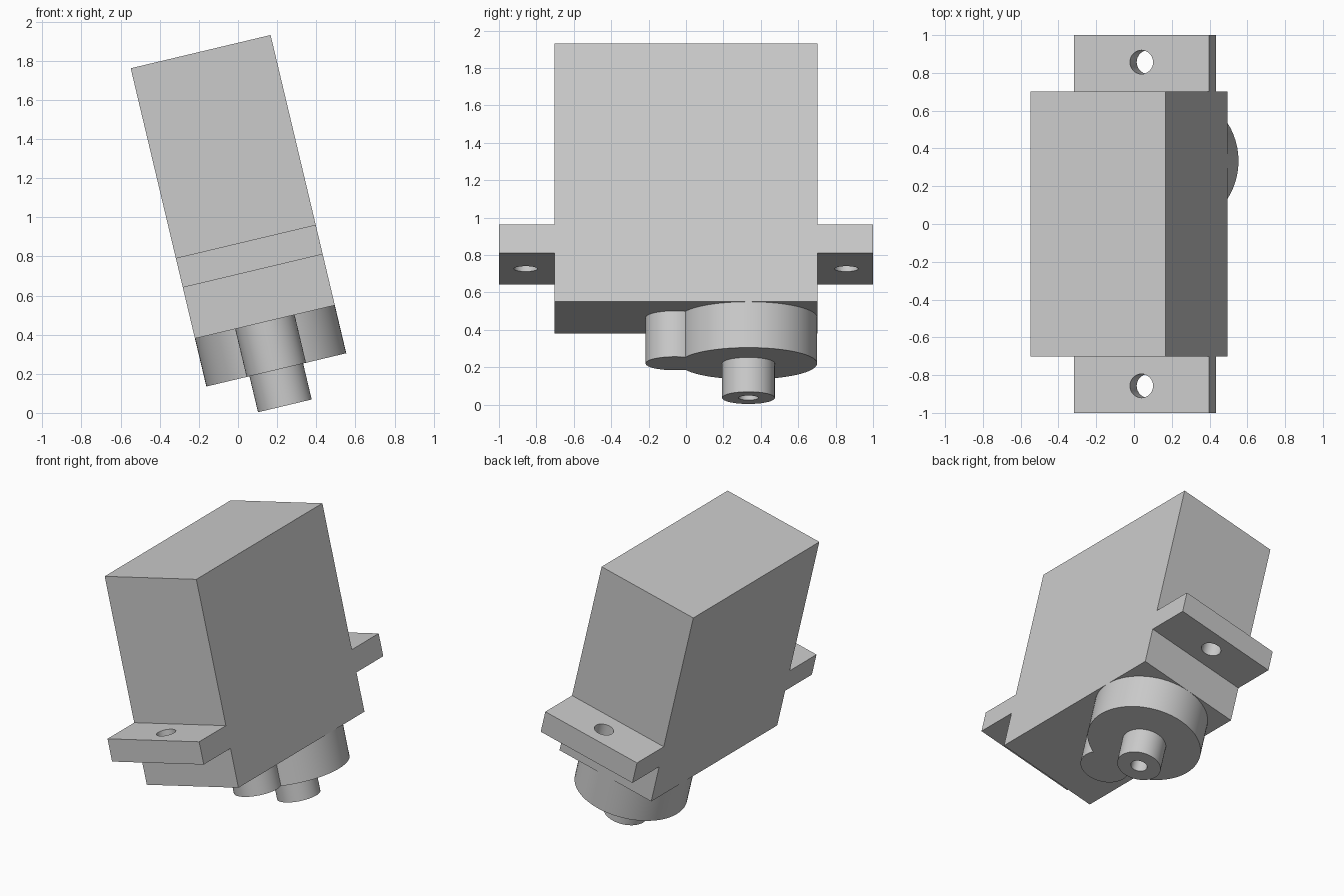
import bpy, bmesh, math
from mathutils import Matrix

cube = bpy.data.objects.get("Cube")
if cube:
    bpy.data.objects.remove(cube, do_unlink=True)

# Single plain material
grey = bpy.data.materials.new("light grey plastic")
grey.use_nodes = True
colour = (0.6, 0.6, 0.6, 1)
grey.diffuse_color = colour
grey.node_tree.nodes["Principled BSDF"].inputs["Base Color"].default_value = colour

# Everything is built upright, with the case base at the origin, then tilted
TILT = Matrix.Translation((0.1375, 0, 0.465)) @ Matrix.Rotation(-math.atan2(0.17, 0.715), 4, 'Y')
HALF_W = 0.3675
SHAFT_Y = 0.334


def finish(name, bm):
    bmesh.ops.recalc_face_normals(bm, faces=bm.faces)
    mesh = bpy.data.meshes.new(name)
    bm.to_mesh(mesh)
    bm.free()
    mesh.materials.append(grey)
    obj = bpy.data.objects.new(name, mesh)
    bpy.context.collection.objects.link(obj)
    obj.matrix_world = TILT
    return obj


def cylinder(name, y, radius, bottom, top, sides=64):
    bm = bmesh.new()
    bmesh.ops.create_cone(bm, cap_ends=True, segments=sides, radius1=radius, radius2=radius,
                          depth=top - bottom, matrix=Matrix.Translation((0, y, (top + bottom) / 2)))
    return finish(name, bm)


def boolean(obj, tool, operation):
    mod = obj.modifiers.new(operation.title(), 'BOOLEAN')
    mod.operation = operation
    mod.solver = 'EXACT'
    mod.object = tool
    tool.hide_render = True
    tool.hide_set(True)


def smooth(obj):
    bpy.ops.object.select_all(action='DESELECT')
    obj.select_set(True)
    bpy.context.view_layer.objects.active = obj
    bpy.ops.object.shade_smooth_by_angle(angle=math.radians(30))


def apply_modifiers(obj):
    # Bake the cuts and remove their tools
    tools = [m.object for m in obj.modifiers]
    graph = bpy.context.evaluated_depsgraph_get()
    mesh = bpy.data.meshes.new_from_object(obj.evaluated_get(graph))
    obj.modifiers.clear()
    obj.data = mesh
    for tool in tools:
        bpy.data.objects.remove(tool, do_unlink=True)
    smooth(obj)


# Case and mounting ears: one side profile extruded across the width
half = [(0.702, 0), (0.702, 0.268), (1, 0.268), (1, 0.423), (0.702, 0.423), (0.702, 1.42)]
outline = half + [(-y, z) for y, z in reversed(half)]
bm = bmesh.new()
side = bm.faces.new([bm.verts.new((-HALF_W, y, z)) for y, z in outline])
grown = bmesh.ops.extrude_face_region(bm, geom=[side], use_keep_orig=True)
bmesh.ops.translate(bm, vec=(2 * HALF_W, 0, 0),
                    verts=[v for v in grown["geom"] if isinstance(v, bmesh.types.BMVert)])
case = finish("case_with_mounting_ears", bm)
for label, s in (("front", -1), ("back", 1)):
    boolean(case, cylinder(label + "_screw_hole", s * 0.857, 0.063, 0.2, 0.5, 32), 'DIFFERENCE')
apply_modifiers(case)

# Gear housing: large and small round bosses merged
housing = cylinder("gear_housing", SHAFT_Y, HALF_W, -0.252, 0)
boolean(housing, cylinder("small_boss", -0.06, 0.156, -0.252, 0), 'UNION')
apply_modifiers(housing)

# Output shaft with a blind screw hole
shaft = cylinder("output_shaft", SHAFT_Y, 0.141, -0.441, -0.252)
boolean(shaft, cylinder("shaft_hole", SHAFT_Y, 0.053, -0.5, -0.26, 32), 'DIFFERENCE')
apply_modifiers(shaft)
